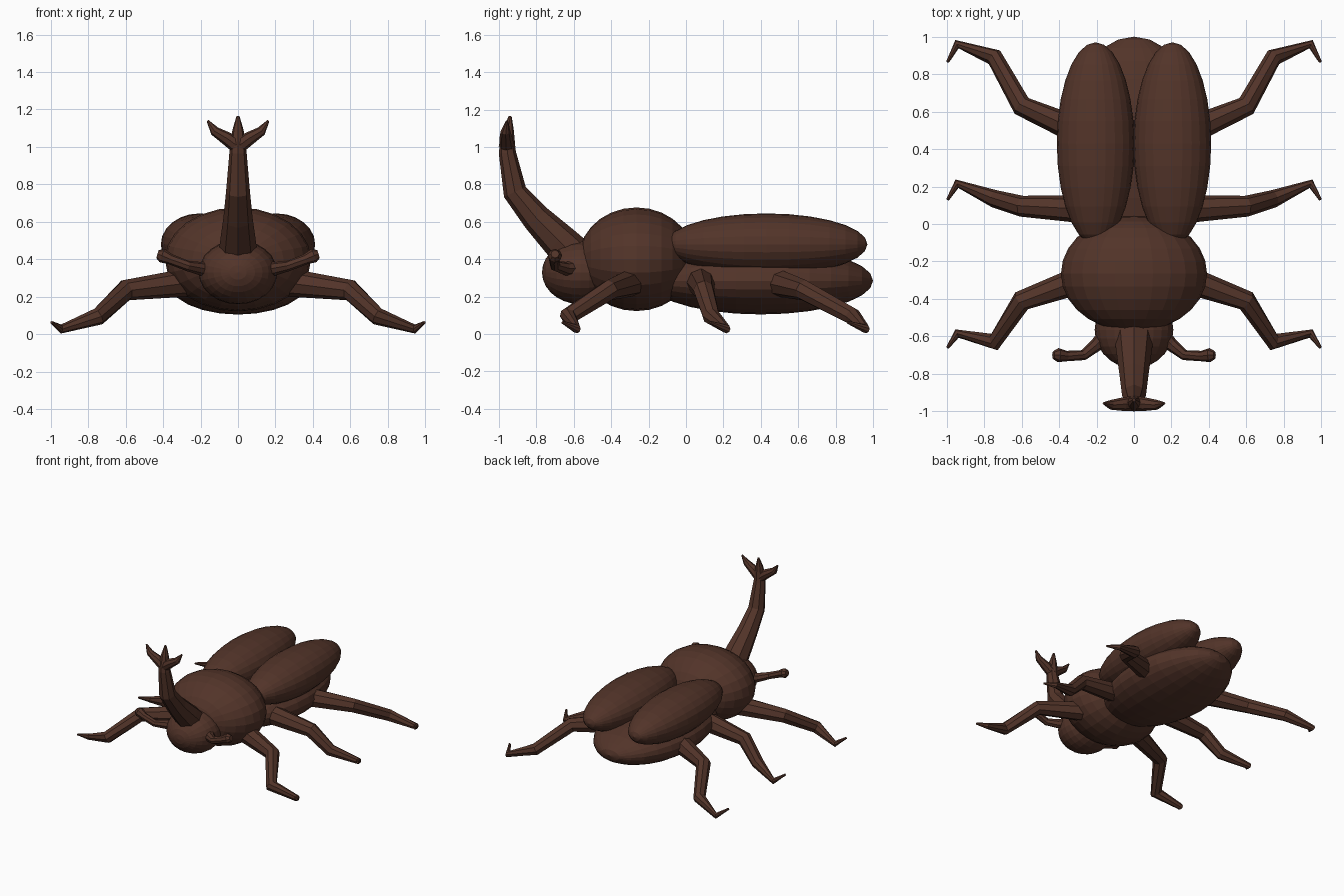
import bpy, bmesh, math
from mathutils import Vector, Matrix

if "Cube" in bpy.data.objects:
    bpy.data.objects.remove(bpy.data.objects["Cube"])

shell = bpy.data.materials.new("dark_brown_shell")
shell.diffuse_color = (0.085, 0.034, 0.022, 1)
shell.use_nodes = True
shell.node_tree.nodes["Principled BSDF"].inputs["Base Color"].default_value = shell.diffuse_color


def finish(name, bm):
    bmesh.ops.recalc_face_normals(bm, faces=bm.faces)
    me = bpy.data.meshes.new(name)
    bm.to_mesh(me)
    bm.free()
    me.materials.append(shell)
    ob = bpy.data.objects.new(name, me)
    bpy.context.collection.objects.link(ob)
    return ob


def ellipsoid(name, centre, radii, segs=24, rings=14):
    # faceted ellipsoid with its poles along y
    bm = bmesh.new()
    bmesh.ops.create_uvsphere(bm, u_segments=segs, v_segments=rings, radius=1)
    m = (Matrix.Translation(centre) @ Matrix.Diagonal((*radii, 1))
         @ Matrix.Rotation(math.pi / 2, 4, 'X'))
    bmesh.ops.transform(bm, matrix=m, verts=bm.verts)
    return finish(name, bm)


def tube(name, points, radii, sides=8):
    # tapered limb swept through the given points
    pts = [Vector(p) for p in points]
    bm = bmesh.new()
    rings = []
    for i, (p, r) in enumerate(zip(pts, radii)):
        a = (p - pts[i - 1]).normalized() if i else Vector()
        b = (pts[i + 1] - p).normalized() if i < len(pts) - 1 else Vector()
        t = (a + b).normalized()
        ref = Vector((0, 0, 1)) if abs(t.z) < 0.75 else Vector((0, 1, 0))
        u = t.cross(ref).normalized()
        if rings and u.dot(last_u) < 0.5:
            u = (last_u - t * last_u.dot(t)).normalized()
        last_u = u
        v = t.cross(u)
        ang = [2 * math.pi * k / sides for k in range(sides)]
        rings.append([bm.verts.new(p + r * (u * math.cos(q) + v * math.sin(q))) for q in ang])
    for lo, hi in zip(rings, rings[1:]):
        for k in range(sides):
            n = (k + 1) % sides
            bm.faces.new((lo[k], lo[n], hi[n], hi[k]))
    bm.faces.new(rings[0])
    bm.faces.new(rings[-1])
    return finish(name, bm)


# Body
ellipsoid("abdomen", (0, 0.4, 0.285), (0.375, 0.6, 0.18))
ellipsoid("thorax", (0, -0.265, 0.4), (0.39, 0.31, 0.277))
ellipsoid("head", (0, -0.565, 0.33), (0.21, 0.205, 0.17))

# Horn with three tines
tube("horn",
     [(0, -0.6, 0.42), (0, -0.68, 0.50), (0, -0.80, 0.62), (0, -0.915, 0.76),
      (0, -0.955, 0.97), (0, -0.957, 1.04)],
     [0.105, 0.095, 0.078, 0.064, 0.046, 0.036])
tube("horn_tine_middle", [(0, -0.957, 1.0), (0, -0.95, 1.09), (0, -0.94, 1.165)],
     [0.045, 0.03, 0.008])

# Wing cases, antennae, side tines and legs, on both sides
leg_x = [0.28, 0.60, 0.745, 0.945, 0.995]
leg_z = [0.275, 0.235, 0.095, 0.028, 0.063]
leg_r = [0.075, 0.056, 0.047, 0.024, 0.008]
leg_y = {"front": [-0.295, -0.41, -0.63, -0.585, -0.66],
         "middle": [0.08, 0.095, 0.135, 0.215, 0.13],
         "rear": [0.49, 0.63, 0.89, 0.96, 0.865]}

for s, side in ((-1, "left"), (1, "right")):
    ellipsoid(f"wing_case_{side}", (s * 0.205, 0.43, 0.48), (0.207, 0.54, 0.165))
    tube(f"horn_tine_{side}",
         [(0, -0.957, 1.0), (s * 0.06, -0.962, 1.045), (s * 0.125, -0.965, 1.085),
          (s * 0.162, -0.957, 1.14)],
         [0.04, 0.036, 0.026, 0.006])
    tube(f"antenna_{side}",
         [(s * 0.14, -0.58, 0.35), (s * 0.2, -0.645, 0.35), (s * 0.27, -0.70, 0.365),
          (s * 0.36, -0.705, 0.40), (s * 0.405, -0.70, 0.42), (s * 0.43, -0.70, 0.428)],
         [0.045, 0.036, 0.028, 0.028, 0.038, 0.022])
    for place, ys in leg_y.items():
        tube(f"{place}_leg_{side}", [(s * x, y, z) for x, y, z in zip(leg_x, ys, leg_z)], leg_r)
